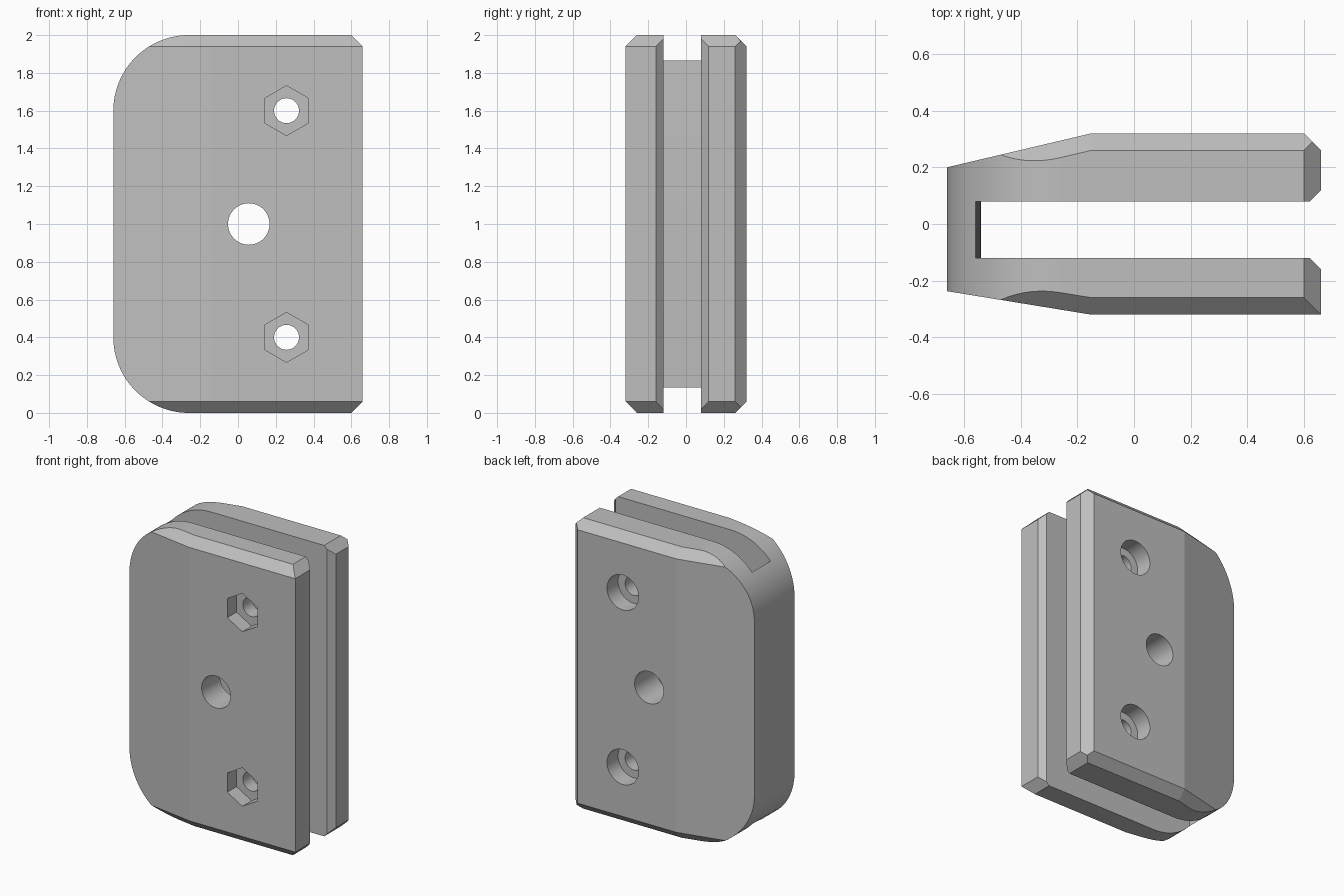
import bpy, bmesh, math
from mathutils import Vector

if "Cube" in bpy.data.objects:
    bpy.data.objects.remove(bpy.data.objects["Cube"])

grey = bpy.data.materials.new("plain_grey")
grey.use_nodes = True
colour = (0.52, 0.52, 0.52, 1)
grey.diffuse_color = colour
grey.node_tree.nodes["Principled BSDF"].inputs["Base Color"].default_value = colour


def arc(cx, cz, r, start, end, steps):
    """Points on an arc, angles in degrees."""
    angles = [math.radians(start + (end - start) * i / steps) for i in range(steps + 1)]
    return [(cx + r * math.cos(a), cz + r * math.sin(a)) for a in angles]


def prism(points, low, high, axis="y"):
    """Closed bmesh: a profile pulled along y (xz points) or z (xy points)."""
    bm = bmesh.new()
    place = (lambda p: (p[0], low, p[1])) if axis == "y" else (lambda p: (p[0], p[1], low))
    face = bm.faces.new([bm.verts.new(place(p)) for p in points])
    moved = bmesh.ops.extrude_face_region(bm, geom=[face])["geom"]
    shift = Vector((0, high - low, 0) if axis == "y" else (0, 0, high - low))
    bmesh.ops.translate(bm, vec=shift, verts=[v for v in moved if isinstance(v, bmesh.types.BMVert)])
    bmesh.ops.recalc_face_normals(bm, faces=bm.faces)
    return bm


def to_object(bm, name):
    mesh = bpy.data.meshes.new(name)
    bmesh.ops.recalc_face_normals(bm, faces=bm.faces)
    bm.to_mesh(mesh)
    bm.free()
    mesh.materials.append(grey)
    obj = bpy.data.objects.new(name, mesh)
    bpy.context.collection.objects.link(obj)
    return obj


def slice_off(bm, point, normal):
    """Remove everything beyond a plane and cap the cut."""
    geom = bm.verts[:] + bm.edges[:] + bm.faces[:]
    cut = bmesh.ops.bisect_plane(bm, geom=geom, dist=1e-5, plane_co=point,
                                 plane_no=Vector(normal).normalized(), clear_outer=True)
    edges = [e for e in cut["geom_cut"] if isinstance(e, bmesh.types.BMEdge) and e.is_boundary]
    if edges:
        bmesh.ops.holes_fill(bm, edges=edges, sides=0)


# Body: side outline with large rounded left corners and small cut right corners
HALF, EDGE, BEVEL = 0.66, 0.32, 0.06
outline = [(HALF, BEVEL), (HALF, 2 - BEVEL), (HALF - BEVEL, 2)]
outline += arc(-0.26, 1.6, 0.4, 90, 180, 24) + arc(-0.26, 0.4, 0.4, 180, 270, 24)
outline += [(HALF - BEVEL, 0)]
body_bm = prism(outline, -EDGE, EDGE)

# Tapered cheeks, and bevels that follow them along top and bottom
for side, end in ((-1, 0.237), (1, 0.20)):
    slope = (EDGE - end) / (HALF - 0.15)
    for tilt in (0, slope):
        if tilt:
            slice_off(body_bm, (-0.15, side * EDGE, 1), (-tilt, side, 0))
        for up, z in ((1, 2 - BEVEL), (-1, BEVEL)):
            slice_off(body_bm, (-0.15, side * EDGE, z), (-tilt, side, up))

# Bevel on the rear right upright edge
slice_off(body_bm, (HALF, EDGE - BEVEL, 1), (1, 1, 0))
body = to_object(body_bm, "slotted_clamp_body")

# Slot with a gently bowed floor, and its flared mouth
floor = [(-0.54 - 0.03 * (t / 10) ** 2, 1 + 0.11 * t) for t in range(-10, 11)]
cutters = [prism([(1, -0.1)] + floor + [(1, 2.1)], -0.12, 0.08),
           prism([(0.62, -0.12), (0.72, -0.22), (0.72, 0.18), (0.62, 0.08)], -0.1, 2.1, "z")]

# Central hole, bolt holes, hexagonal nut pockets and round head recesses
cutters.append(prism(arc(0.057, 1, 0.11, 0, 360, 48)[:-1], -0.5, 0.5))
for z in (0.4, 1.6):
    cutters.append(prism(arc(0.257, z, 0.066, 0, 360, 40)[:-1], -0.5, 0.5))
    cutters.append(prism(arc(0.257, z, 0.132, 30, 390, 6)[:-1], -0.5, -0.22))
    cutters.append(prism(arc(0.257, z, 0.12, 0, 360, 48)[:-1], 0.20, 0.5))

bpy.ops.object.select_all(action="DESELECT")
bpy.context.view_layer.objects.active = body
body.select_set(True)
for bm in cutters:
    cutter = to_object(bm, "cutter")
    cutter.hide_render = True
    mod = body.modifiers.new("cut", "BOOLEAN")
    mod.operation, mod.solver, mod.object = "DIFFERENCE", "EXACT", cutter
    bpy.ops.object.modifier_apply(modifier=mod.name)
    bpy.data.objects.remove(cutter)

body.data.materials.clear()
body.data.materials.append(grey)
bpy.ops.object.shade_smooth_by_angle(angle=math.radians(8))
